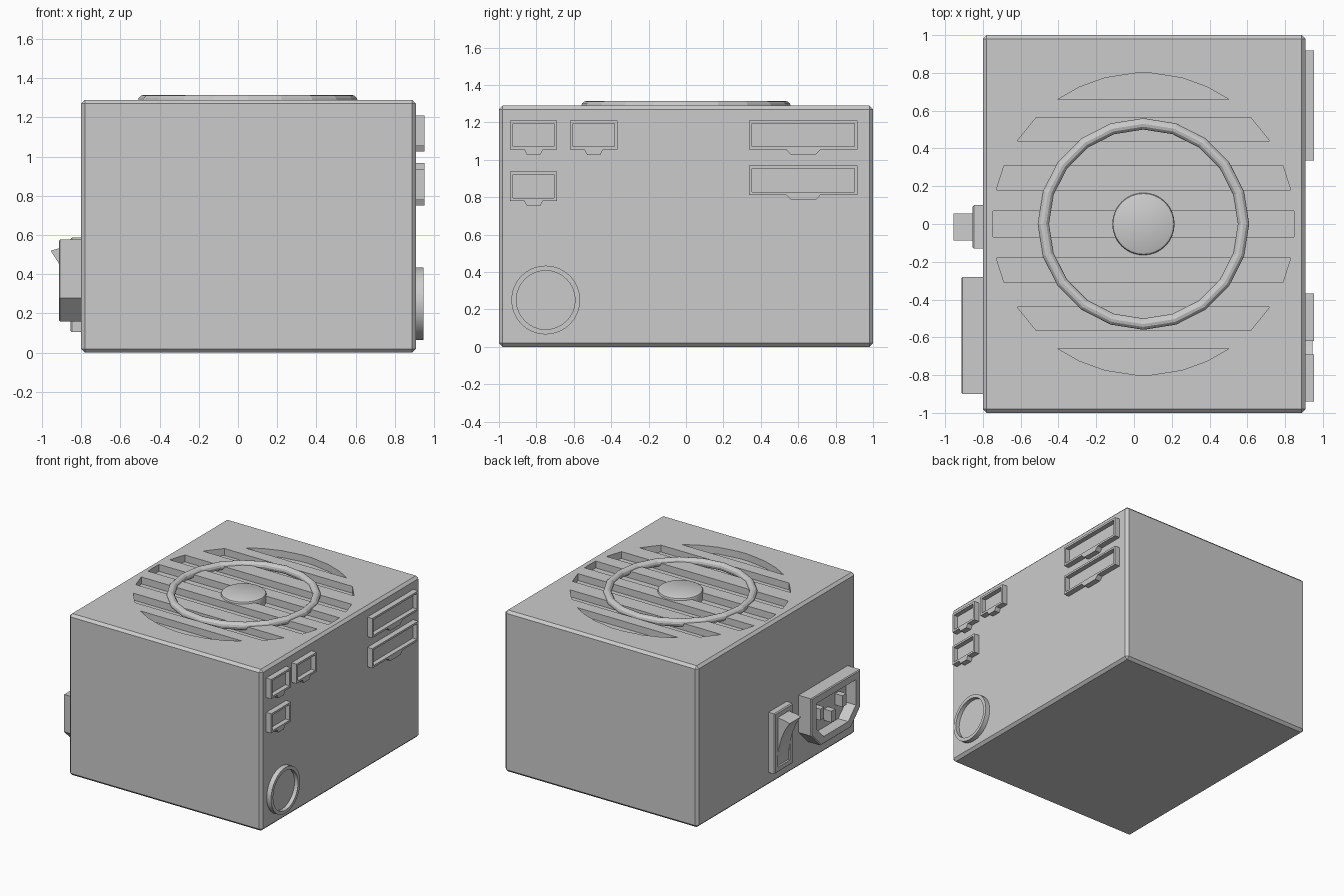
import bpy, bmesh, math

if "Cube" in bpy.data.objects:
    bpy.data.objects.remove(bpy.data.objects["Cube"])


def loft(name, loops, closed=False, smooth=False):
    """Skin matching point loops; cap the ends unless the loops close up."""
    bm = bmesh.new()
    rows = [[bm.verts.new(p) for p in loop] for loop in loops]
    pairs = list(zip(rows, rows[1:])) + ([(rows[-1], rows[0])] if closed else [])
    n = len(rows[0])
    for a, b in pairs:
        for i in range(n):
            j = (i + 1) % n
            bm.faces.new((a[i], a[j], b[j], b[i]))
    if not closed:
        bm.faces.new(rows[0])
        bm.faces.new(rows[-1])
    return finish(name, bm, smooth)


def finish(name, bm, smooth=False):
    bmesh.ops.recalc_face_normals(bm, faces=bm.faces)
    mesh = bpy.data.meshes.new(name)
    bm.to_mesh(mesh)
    bm.free()
    ob = bpy.data.objects.new(name, mesh)
    bpy.context.collection.objects.link(ob)
    if smooth:
        bpy.ops.object.select_all(action='DESELECT')
        ob.select_set(True)
        bpy.context.view_layer.objects.active = ob
        bpy.ops.object.shade_smooth_by_angle(angle=math.radians(30))
    return ob


def at_x(x, yz):
    return [(x, y, z) for y, z in yz]


def circle(r, n, cu, cv):
    return [(cu + r * math.cos(2 * math.pi * i / n),
             cv + r * math.sin(2 * math.pi * i / n)) for i in range(n)]


def rect(y0, y1, z0, z1):
    return [(y0, z0), (y1, z0), (y1, z1), (y0, z1)]


def box_bm(x0, x1, y0, y1, z0, z1, bevel=0):
    bm = bmesh.new()
    bmesh.ops.create_cube(bm, size=1)
    for v in bm.verts:
        v.co = ((x0 + x1) / 2 + v.co.x * (x1 - x0),
                (y0 + y1) / 2 + v.co.y * (y1 - y0),
                (z0 + z1) / 2 + v.co.z * (z1 - z0))
    if bevel:
        bmesh.ops.bevel(bm, geom=bm.edges[:], offset=bevel, segments=1,
                        affect='EDGES', profile=0.5)
    return bm


CX, TOP = 0.05, 1.29

# Casing with chamfered edges
case = finish("casing", box_bm(-0.8, 0.908, -1, 1, 0, TOP, 0.02))

# Vent slots cut into the top, following a circle of radius 0.8
upper = [[0.18, 0.31], [0.44, 0.565], [0.66, 0.725, 0.773, 0.799]]
for ys in [[-0.07, 0, 0.07]] + upper + [[-y for y in s] for s in upper]:
    half = [(math.sqrt(0.64 - y * y), y) for y in ys]
    outline = [(CX + w, y) for w, y in half] + [(CX - w, y) for w, y in reversed(half)]
    cutter = loft("slot_cutter", [[(x, y, z) for x, y in outline] for z in (TOP - 0.055, TOP + 0.1)])
    cutter.hide_render = True
    mod = case.modifiers.new("slot", 'BOOLEAN')
    mod.operation, mod.solver, mod.object = 'DIFFERENCE', 'EXACT', cutter
    bpy.context.view_layer.objects.active = case
    bpy.ops.object.modifier_apply(modifier=mod.name)
    bpy.data.objects.remove(cutter)

# Fan guard ring: round section, 20 sides
profile = circle(0.03, 12, 0.53, TOP - 0.005)
loft("fan_ring", [[(x, y, z) for x, y in circle(r, 20, CX, 0)] for r, z in profile], closed=True)

# Fan hub with rounded rim
hub = [(0.165, 1.23), (0.165, 1.295), (0.161, 1.304), (0.15, 1.31)]
loft("fan_hub", [[(x, y, z) for x, y in circle(r, 32, CX, 0)] for r, z in hub], smooth=True)


# Output connectors on the right side: recessed frame with a latch tab below
def connector(name, y0, y1, z1, tab):
    z0, c, t = z1 - 0.156, (y0 + y1) / 2, 0.016
    outer = [(y0, z0), (c - tab, z0), (c - tab * 0.7, z0 - 0.028), (c + tab * 0.7, z0 - 0.028),
             (c + tab, z0), (y1, z0), (y1, z1), (y0, z1)]
    inner = [(y0 + t, z0 + t)] + [(c + k * tab, z0 + t) for k in (-1, -0.7, 0.7, 1)] + \
            [(y1 - t, z0 + t), (y1 - t, z1 - t), (y0 + t, z1 - t)]
    loft(name, [at_x(0.89, outer), at_x(0.952, outer), at_x(0.952, inner), at_x(0.915, inner)])


connector("small_connector_1", -0.94, -0.69, 1.21, 0.05)
connector("small_connector_2", -0.62, -0.367, 1.21, 0.05)
connector("small_connector_3", -0.94, -0.69, 0.936, 0.05)
connector("wide_connector_1", 0.337, 0.918, 1.21, 0.092)
connector("wide_connector_2", 0.337, 0.918, 0.968, 0.092)

# Cable outlet ring
steps = [(0.89, 0.184), (0.946, 0.184), (0.946, 0.157), (0.915, 0.157)]
loft("cable_outlet", [at_x(x, circle(r, 32, -0.75, 0.25)) for x, r in steps], smooth=True)


# Mains socket on the left side with cut lower corners
def socket_outline(d):
    y0, y1, z0, z1, c = -0.9 + d, -0.28 - d, 0.16 + d, 0.578 - d, 0.12 - 0.4 * d
    return [(y0, z0 + c), (y0 + c, z0), (y1 - c, z0), (y1, z0 + c), (y1, z1), (y0, z1)]


loft("mains_socket", [at_x(-0.78, socket_outline(0)), at_x(-0.907, socket_outline(0)),
                      at_x(-0.914, socket_outline(0.007)), at_x(-0.914, socket_outline(0.06)),
                      at_x(-0.825, socket_outline(0.06))])
for i, (y, z) in enumerate([(-0.45, 0.39), (-0.59, 0.32), (-0.73, 0.39)]):
    finish(f"socket_pin_{i + 1}", box_bm(-0.89, -0.82, y - 0.025, y + 0.025, z - 0.045, z + 0.045))

# Power switch frame and rocker
outer, edge, inner = (rect(-0.13, 0.1, 0.105, 0.587), rect(-0.122, 0.092, 0.113, 0.579),
                      rect(-0.09, 0.06, 0.148, 0.544))
loft("switch_frame", [at_x(-0.78, outer), at_x(-0.847, outer), at_x(-0.855, edge),
                      at_x(-0.855, inner), at_x(-0.815, inner)])
rocker = [(-0.81, 0.543), (-0.915, 0.532), (-0.955, 0.52), (-0.915, 0.458), (-0.882, 0.38),
          (-0.86, 0.3), (-0.847, 0.22), (-0.843, 0.15), (-0.81, 0.15)]
loft("switch_rocker", [[(x, y, z) for x, z in rocker] for y in (-0.088, 0.056)])
